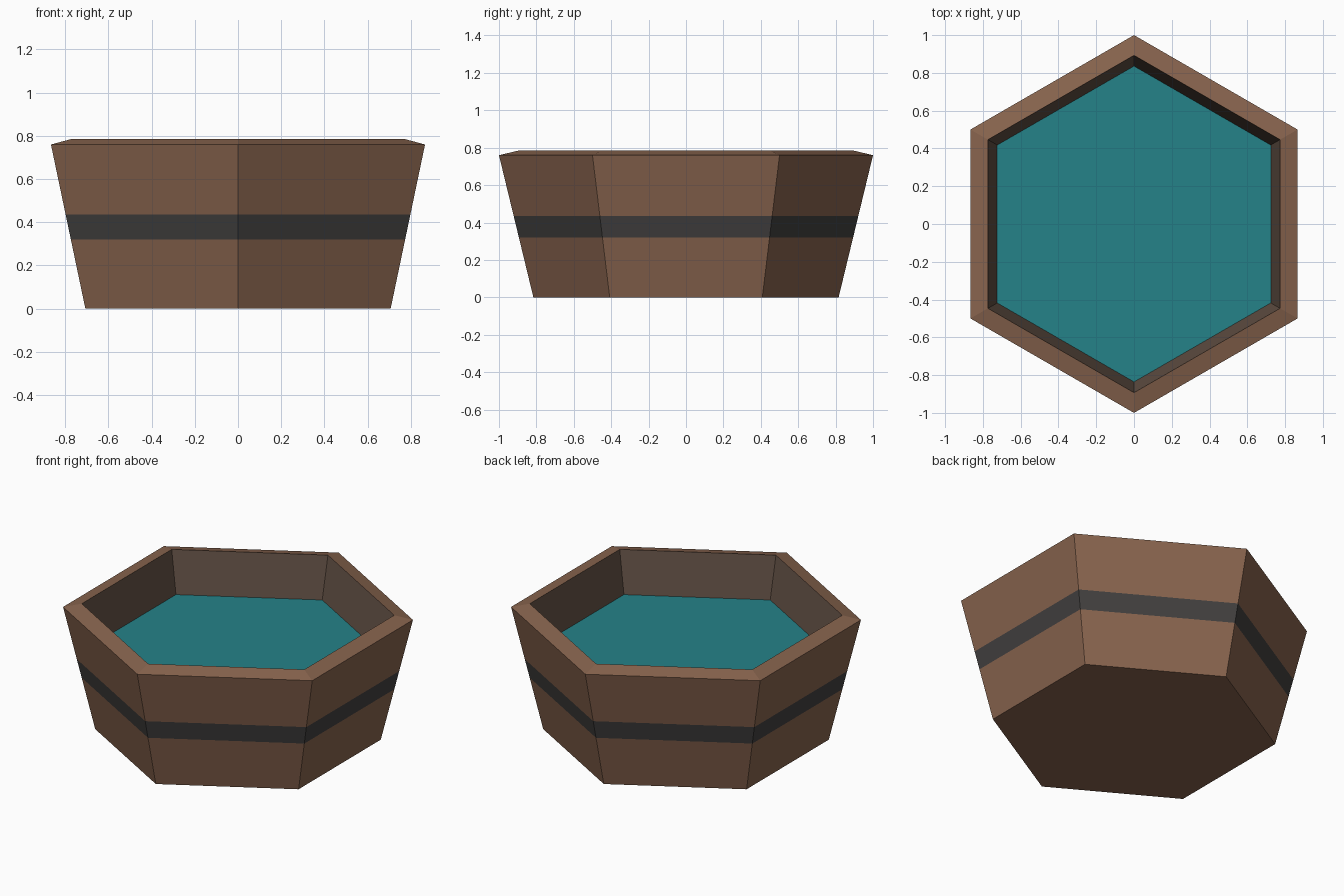
import bpy, bmesh, math

if "Cube" in bpy.data.objects:
    bpy.data.objects.remove(bpy.data.objects["Cube"])


def mat(name, rgb):
    m = bpy.data.materials.new(name)
    lin = [((c / 255 + 0.055) / 1.055) ** 2.4 for c in rgb]
    m.diffuse_color = (*lin, 1)
    m.use_nodes = True
    m.node_tree.nodes["Principled BSDF"].inputs["Base Color"].default_value = m.diffuse_color
    return m


wood = mat("brown wood", (136, 100, 78))
band = mat("dark iron band", (66, 64, 63))
inner = mat("dark inner wood", (98, 80, 68))
water = mat("teal water", (37, 130, 136))


def ring(bm, r, z):
    # hexagon with corners on the y axis
    return [bm.verts.new((r * math.sin(i * math.pi / 3), r * math.cos(i * math.pi / 3), z))
            for i in range(6)]


def finish(bm, name, mats):
    me = bpy.data.meshes.new(name)
    bm.to_mesh(me)
    bm.free()
    for m in mats:
        me.materials.append(m)
    ob = bpy.data.objects.new(name, me)
    bpy.context.collection.objects.link(ob)


def outer_r(z):
    return 0.816 + (1.0 - 0.816) * z / 0.76


# Tub shell: outer wall with band, sloped rim, inner wall
# each step is radius, height, material of the faces leading to it
WATER_Z = 0.525
steps = [(outer_r(0), 0, 0), (outer_r(0.32), 0.32, 0), (outer_r(0.435), 0.435, 1),
         (1.0, 0.76, 0), (0.893, 0.785, 0), (0.836, WATER_Z, 2)]
bm = bmesh.new()
prev = ring(bm, *steps[0][:2])
bm.faces.new(prev)  # underside, corners run clockwise from above
for r, z, mi in steps[1:]:
    cur = ring(bm, r, z)
    for i in range(6):
        j = (i + 1) % 6
        f = bm.faces.new((prev[j], prev[i], cur[i], cur[j]))
        f.material_index = mi
    prev = cur
finish(bm, "tub", [wood, band, inner])

# Water surface
bm = bmesh.new()
bm.faces.new(ring(bm, 0.836, WATER_Z)[::-1])
finish(bm, "water_surface", [water])
